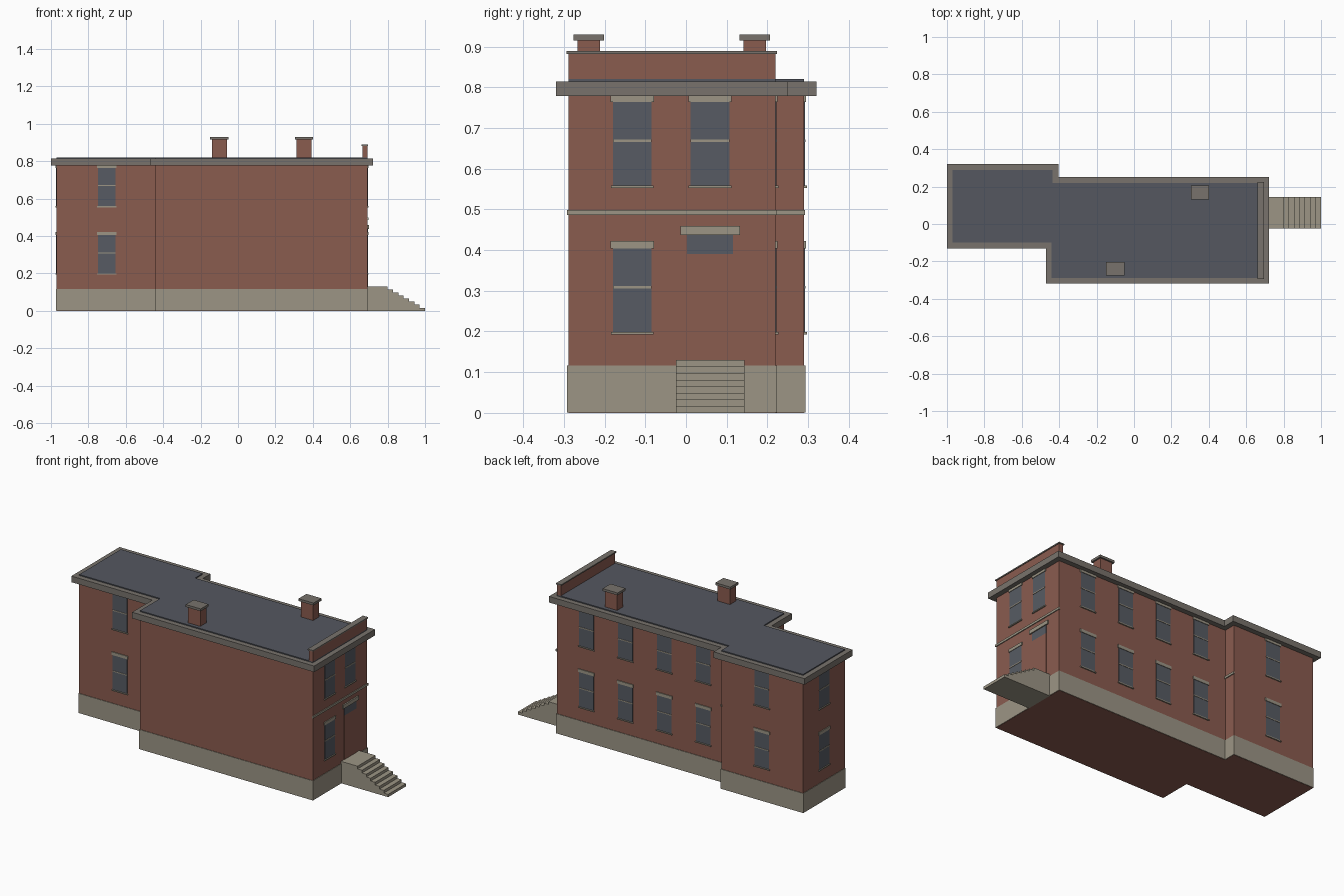
import bpy, bmesh

if "Cube" in bpy.data.objects:
    bpy.data.objects.remove(bpy.data.objects["Cube"], do_unlink=True)


def material(name, rgb):
    m = bpy.data.materials.new(name)
    m.use_nodes = True
    m.diffuse_color = (*rgb, 1)
    node = next(n for n in m.node_tree.nodes if n.type == 'BSDF_PRINCIPLED')
    node.inputs["Base Color"].default_value = (*rgb, 1)
    node.inputs["Roughness"].default_value = 0.9
    return m


BRICK = material("red brick", (0.254, 0.106, 0.078))
STONE = material("pale stone", (0.333, 0.301, 0.235))
TRIM = material("grey trim", (0.188, 0.171, 0.150))
ROOF = material("slate roof", (0.089, 0.095, 0.117))
GLASS = material("window glass", (0.095, 0.105, 0.125))


def prism(name, points, direction, mat):
    """Extrude a flat outline of 3D points along a direction."""
    bm = bmesh.new()
    face = bm.faces.new([bm.verts.new(p) for p in points])
    out = bmesh.ops.extrude_face_region(bm, geom=[face])
    verts = [g for g in out["geom"] if isinstance(g, bmesh.types.BMVert)]
    bmesh.ops.translate(bm, verts=verts, vec=direction)
    bmesh.ops.recalc_face_normals(bm, faces=bm.faces)
    mesh = bpy.data.meshes.new(name)
    bm.to_mesh(mesh)
    bm.free()
    mesh.materials.append(mat)
    obj = bpy.data.objects.new(name, mesh)
    bpy.context.collection.objects.link(obj)
    return obj


def box(name, x, y, z, mat):
    corners = [(x[0], y[0]), (x[1], y[0]), (x[1], y[1]), (x[0], y[1])]
    return prism(name, [(a, b, z[0]) for a, b in corners], (0, 0, z[1] - z[0]), mat)


# Main block and offset rear wing share one footprint
FRONT, BACK = 0.692, -0.97
MAIN_Y, WING_Y = (-0.289, 0.22), (-0.10, 0.29)
JOINT_L, JOINT_R = -0.435, -0.44


def storey(name, grow, z0, z1, mat):
    (m0, m1), (w0, w1), d = MAIN_Y, WING_Y, grow
    outline = [(FRONT + d, m0 - d), (FRONT + d, m1 + d), (JOINT_L + d, m1 + d),
               (JOINT_L + d, w1 + d), (BACK - d, w1 + d), (BACK - d, w0 - d),
               (JOINT_R - d, w0 - d), (JOINT_R - d, m0 - d)]
    prism(name, [(x, y, z0) for x, y in outline], (0, 0, z1 - z0), mat)


storey("brick_walls", 0, 0, 0.78, BRICK)
storey("stone_plinth", 0.003, 0.001, 0.117, STONE)
storey("cornice", 0.03, 0.778, 0.814, TRIM)
storey("flat_roof", 0, 0.81, 0.82, ROOF)


# Wall fittings: axis of the wall normal, its sign, and the wall position
WALLS = {"front": ("x", 1, FRONT), "rear": ("x", -1, BACK), "joint": ("x", 1, JOINT_L),
         "main_left": ("y", 1, MAIN_Y[1]), "wing_left": ("y", 1, WING_Y[1]),
         "wing_right": ("y", -1, WING_Y[0])}


def plate(name, wall, centre, width, z, proud, mat):
    axis, sign, pos = WALLS[wall]
    across = (centre - width / 2, centre + width / 2)
    depth = sorted((pos - sign * 0.003, pos + sign * proud))
    x, y = (depth, across) if axis == "x" else (across, depth)
    box(name, x, y, z, mat)


def window(wall, centre, sill_z):
    tag = wall + "_window_"
    top = sill_z + 0.205
    mid = sill_z + 0.11
    plate(tag + "glass", wall, centre, 0.095, (sill_z, top), 0.002, GLASS)
    plate(tag + "bar", wall, centre, 0.095, (mid - 0.003, mid + 0.003), 0.004, STONE)
    plate(tag + "sill", wall, centre, 0.105, (sill_z - 0.006, sill_z), 0.007, STONE)
    plate(tag + "lintel", wall, centre, 0.106, (top, top + 0.018), 0.005, STONE)


LOWER, UPPER = 0.199, 0.559
for z in (LOWER, UPPER):
    window("front", -0.132, z)
    window("rear", 0.095, z)
    window("wing_left", -0.70, z)
    window("wing_right", -0.702, z)
    for i in range(4):
        window("main_left", 0.497 - 0.255 * i, z)
window("front", 0.059, UPPER)

# Entrance door with transom and stone hood
plate("door", "front", 0.059, 0.112, (0.129, 0.39), 0.002, BRICK)
plate("door_transom", "front", 0.059, 0.112, (0.39, 0.438), 0.002, GLASS)
plate("door_hood", "front", 0.06, 0.146, (0.437, 0.459), 0.008, STONE)

# Belt course on the front-facing walls
plate("front_belt", "front", -0.0345, 0.515, (0.486, 0.499), 0.005, STONE)
plate("joint_belt", "joint", 0.256, 0.073, (0.486, 0.499), 0.005, STONE)

# Parapet above the front
box("parapet", (0.666, FRONT), MAIN_Y, (0.81, 0.882), BRICK)
box("parapet_cap", (0.661, FRONT + 0.004), (MAIN_Y[0] - 0.004, MAIN_Y[1] + 0.004),
    (0.882, 0.889), TRIM)

# Chimneys with caps
for side, cx, cy in (("left", 0.353, 0.169), ("right", -0.1, -0.239)):
    box(side + "_chimney", (cx - 0.04, cx + 0.04), (cy - 0.028, cy + 0.028), (0.81, 0.916), BRICK)
    box(side + "_chimney_cap", (cx - 0.049, cx + 0.049), (cy - 0.037, cy + 0.037),
        (0.915, 0.929), TRIM)

# Entrance stairs: landing followed by descending steps
STEPS, RISE = 8, 0.0162
tread = 0.2 / (STEPS - 1)
profile = [(FRONT - 0.002, 0.0), (FRONT - 0.002, STEPS * RISE)]
for i in range(STEPS):
    edge = 0.80 + tread * i
    profile += [(edge, (STEPS - i) * RISE), (edge, (STEPS - i - 1) * RISE)]
prism("entrance_stairs", [(x, -0.024, z) for x, z in profile], (0, 0.168, 0), STONE)
